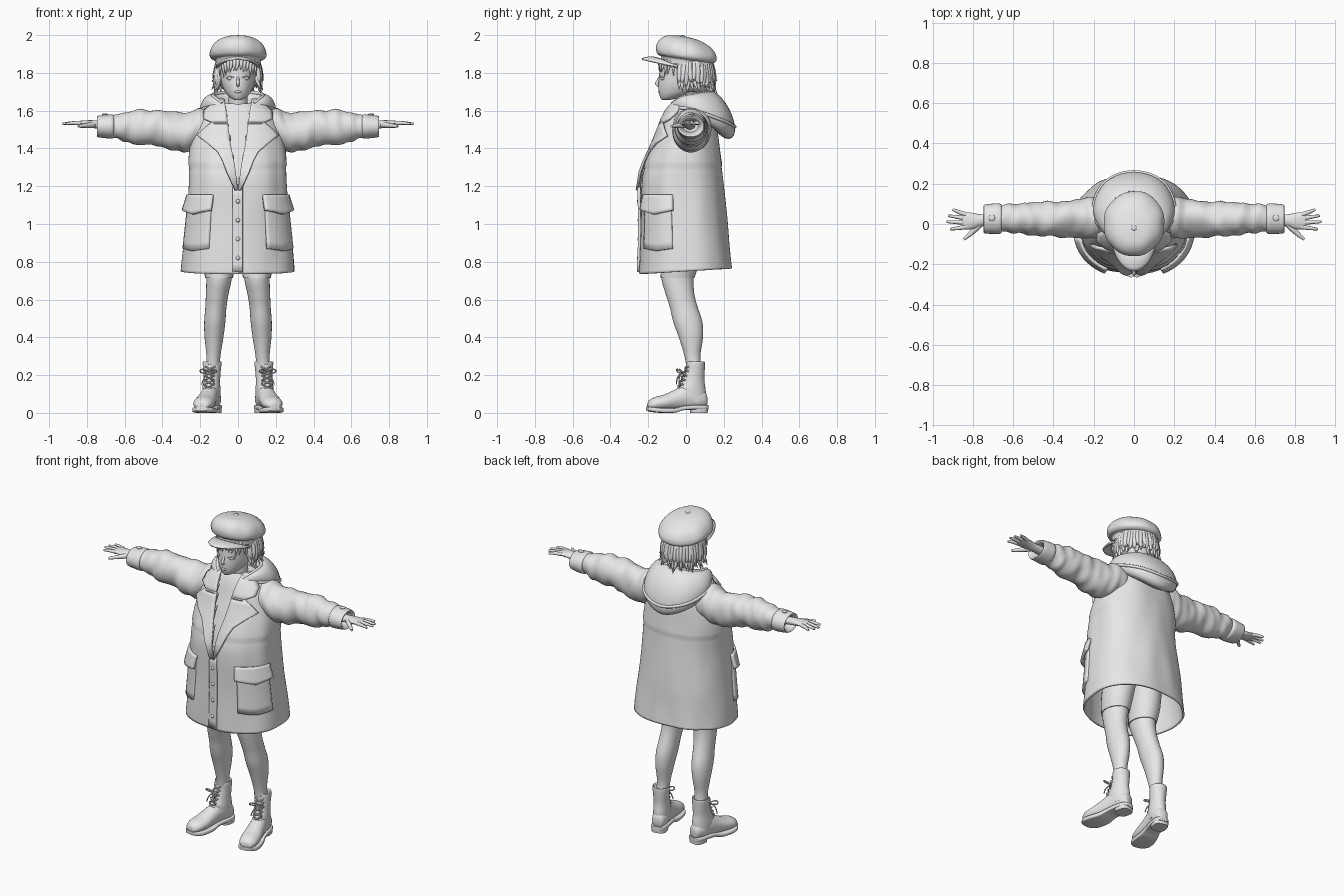
import bpy, bmesh, math, random
from math import sin, cos, pi
from mathutils import Vector, noise

if "Cube" in bpy.data.objects:
    bpy.data.objects.remove(bpy.data.objects["Cube"])
random.seed(4)

grey = bpy.data.materials.new("plain_grey")
grey.use_nodes = True
grey.diffuse_color = (0.8, 0.8, 0.8, 1)
grey.node_tree.nodes["Principled BSDF"].inputs["Base Color"].default_value = (0.8, 0.8, 0.8, 1)


def finish(name, data, mirror=False, thick=0):
    ob = bpy.data.objects.new(name, data)
    bpy.context.scene.collection.objects.link(ob)
    data.materials.append(grey)
    if thick:
        mod = ob.modifiers.new("thickness", "SOLIDIFY")
        mod.thickness, mod.offset = thick, -1
    if mirror:
        ob.modifiers.new("mirror", "MIRROR").use_mirror_merge = False
    return ob


def grid_mesh(name, rows, wrap=False, caps=False, warp=None, cut=None, mirror=False, thick=0):
    """Skin a list of equal-length point rows."""
    bm = bmesh.new()
    vs = [[bm.verts.new(warp(Vector(p)) if warp else p) for p in r] for r in rows]
    n = len(vs[0])
    for a, b in zip(vs, vs[1:]):
        for i in range(n if wrap else n - 1):
            j = (i + 1) % n
            bm.faces.new((a[i], a[j], b[j], b[i]))
    if caps:
        bm.faces.new(vs[0])
        bm.faces.new(vs[-1])
    if cut:
        gone = [f for f in bm.faces if cut(f.calc_center_median())]
        bmesh.ops.delete(bm, geom=gone, context="FACES")
    bmesh.ops.recalc_face_normals(bm, faces=bm.faces)
    me = bpy.data.meshes.new(name)
    bm.to_mesh(me)
    bm.free()
    me.shade_smooth()
    me.set_sharp_from_angle(angle=math.radians(45))
    return finish(name, me, mirror, thick)


def spline(rows, k=4):
    """Smoothly resample tuples of numbers."""
    out = []
    for i in range(len(rows) - 1):
        q = [rows[max(0, min(len(rows) - 1, i + d))] for d in (-1, 0, 1, 2)]
        for j in range(k):
            t = j / k
            out.append(tuple(b + t / 2 * (c - a + t * (2*a - 5*b + 4*c - d + t * (3*b - a - 3*c + d)))
                             for a, b, c, d in zip(*q)))
    return out + [tuple(rows[-1])]


def power(v, p):
    return math.copysign(abs(v) ** (2 / p), v)


def tube(name, axis, rows, n=24, k=4, p=2, caps=True, **kw):
    """Rows are (position on axis, centre 1, centre 2, radius 1, radius 2)."""
    rings = []
    for t, c1, c2, r1, r2 in spline(rows, k):
        ring = []
        for i in range(n):
            a = 2 * pi * i / n
            u, v = c1 + r1 * power(cos(a), p), c2 + r2 * power(sin(a), p)
            ring.append({"x": (t, u, v), "y": (u, t, v), "z": (u, v, t)}[axis])
        rings.append(ring)
    return grid_mesh(name, rings, True, caps, **kw)


def wires(name, paths, mirror=False):
    """Round tapering strands; path points are (x, y, z, radius)."""
    cu = bpy.data.curves.new(name, "CURVE")
    cu.dimensions, cu.bevel_depth, cu.bevel_resolution, cu.use_fill_caps = "3D", 1, 2, True
    for path in paths:
        s = cu.splines.new("NURBS")
        s.points.add(len(path) - 1)
        for pt, (x, y, z, r) in zip(s.points, path):
            pt.co, pt.radius = (x, y, z, 1), r
        s.order_u, s.resolution_u, s.use_endpoint_u = 3, 5, True
    return finish(name, cu, mirror)


def ball(name, c, r, mirror=False):
    rows = [(c[2] + r[2] * -cos(t), c[0], c[1], r[0] * sin(t), r[1] * sin(t))
            for t in [0.05 + (pi - 0.1) * i / 10 for i in range(11)]]
    return tube(name, "z", rows, 16, 1, mirror=mirror)


# Coat body: height, half width, front y, back y
COAT_P = 2.25
coat = spline([(0.75, .3, -.245, .245), (0.87, .288, -.24, .232), (1.0, .277, -.238, .22),
               (1.2, .262, -.24, .2), (1.3, .257, -.222, .19), (1.4, .248, -.185, .175),
               (1.5, .225, -.145, .16), (1.58, .19, -.115, .145), (1.63, .14, -.085, .125),
               (1.665, .1, -.06, .11)], 6)


def coat_at(z):
    for a, b in zip(coat, coat[1:]):
        if z <= b[0]:
            t = max(0, (z - a[0]) / (b[0] - a[0]))
            return [u + t * (v - u) for u, v in zip(a, b)]
    return coat[-1]


def coat_point(a, z, off):
    _, rx, f, b = coat_at(z)
    return Vector((rx * power(sin(a), COAT_P) + off * sin(a),
                   (f + b) / 2 - (b - f) / 2 * power(cos(a), COAT_P) - off * cos(a), z))


def front_point(x, z, off):
    s = min(.97, abs(x) / coat_at(z)[1]) ** (COAT_P / 2)
    return coat_point(math.copysign(math.asin(s), x), z, off)


def coat_folds(v):
    d = Vector((v.x, v.y, 0)).normalized()
    amount = .009 * noise.noise(Vector((v.x * 9, v.y * 9, v.z * 3)))
    amount += .005 if v.z > 1.3 else 0
    v.z += .06 * v.y * max(0, (1 - v.z) / .25)
    return v + d * amount


tube("coat", "z", [(z, 0, (f + b) / 2, r, (b - f) / 2) for z, r, f, b in coat], 96, 1, COAT_P, False,
     warp=coat_folds, thick=.012,
     cut=lambda c: c.z > 1.2 and c.y < 0 and abs(c.x) < .005 + .07 * (c.z - 1.2) / .45)
tube("shirt", "z", [(z, 0, (f + b) / 2 + .01, r - .035, (b - f) / 2 - .035)
                    for z, r, f, b in coat if 1.1 < z < 1.64], 48, 1)


def front_panel(name, rows, off, mirror=True):
    """Panel lying on the coat front; rows are (height, inner x, outer x)."""
    pts = [[front_point(a + (b - a) * i / 8, z, off + .012 * i / 8) for i in range(9)]
           for z, a, b in rows]
    grid_mesh(name, pts, mirror=mirror, thick=.014)


front_panel("lapels", [(1.18, 0, .012), (1.28, .012, .055), (1.335, .02, .075), (1.385, .03, .1),
                       (1.43, .038, .15), (1.47, .043, .198), (1.505, .048, .165), (1.54, .05, .125)], .014)
front_panel("collar", [(1.53, .05, .11), (1.56, .054, .165), (1.6, .058, .16), (1.63, .062, .13),
                       (1.665, .066, .098)], .014)
front_panel("placket", [(.745 + .045 * i, -.03, .022) for i in range(11)], .004, False)
for i in range(4):
    z = 1.12 - .1 * i
    ball("button", front_point(.0, z, .012), (.011, .007, .011))


def side_panel(name, top, bottom, a0, a1, off0, off1, dip):
    rows = []
    for j in range(7):
        t = j / 6
        row = []
        for i in range(13):
            s = i / 12
            z = top + (bottom - dip * (1 - abs(2 * s - 1)) - top) * t
            row.append(coat_point(a0 + (a1 - a0) * s, z, off0 + (off1 - off0) * t))
        rows.append(row)
    grid_mesh(name, rows, mirror=True, thick=.018)


side_panel("pocket_flaps", 1.155, 1.075, .46, 1.38, .012, .032, .022)
side_panel("pockets", 1.1, .87, .5, 1.33, .008, .014, .012)


# Sleeves, cuffs and hands along x
def sleeve_folds(v):
    d = Vector((0, v.y - .03, v.z - 1.505)).normalized()
    k = noise.noise(Vector((v.x * 20, v.y * 9, v.z * 9 + v.x * 8)))
    return v + d * .014 * k


tube("sleeves", "x", [(.12, .03, 1.49, .1, .115), (.2, .03, 1.502, .1, .112), (.26, .03, 1.486, .095, .1),
                      (.34, .028, 1.488, .09, .101), (.43, .027, 1.508, .084, .094),
                      (.53, .027, 1.511, .079, .088), (.61, .026, 1.515, .074, .074),
                      (.665, .026, 1.516, .066, .06)], 32, 6, warp=sleeve_folds, mirror=True)
tube("cuffs", "x", [(.655, .026, 1.516, .06, .055), (.665, .026, 1.516, .075, .064),
                    (.7, .026, 1.516, .075, .062), (.738, .025, 1.516, .072, .057),
                    (.746, .025, 1.516, .066, .052), (.735, .025, 1.516, .055, .042),
                    (.7, .025, 1.516, .04, .03)], 28, 3, mirror=True)
ball("cuff_buttons", (.705, .03, 1.58), (.016, .016, .006), True)
tube("palms", "x", [(.69, .02, 1.522, .029, .023), (.76, .018, 1.528, .03, .021), (.8, .015, 1.532, .04, .017),
                    (.84, .016, 1.534, .042, .012), (.855, .016, 1.534, .036, .008)], 16, mirror=True)
fingers = [[(.83, y0, 1.534, .0115), (.87, (y0 + y1) / 2, 1.537, .011), (tip, y1, 1.53, .006)]
           for y0, y1, tip in ((.046, .072, .9), (.027, .041, .922), (.006, .011, .93), (-.014, -.026, .912))]
fingers.append([(.765, -.002, 1.525, .016), (.8, -.04, 1.522, .014), (.845, -.077, 1.517, .007)])
wires("fingers", fingers, True)

# Folded hood: horseshoe sweep; rows are angle from back, x, y, z, width, height, lean
hood = []
for a, x, y, z, w, h, lean in spline([(-2.5, -.085, -.075, 1.61, .012, .03, 0), (-1.9, -.135, -.02, 1.635, .03, .04, 0),
                                     (-1.3, -.155, .06, 1.625, .045, .065, .02), (-.6, -.1, .145, 1.595, .065, .105, .04),
                                     (0, 0, .175, 1.578, .068, .128, .05), (.6, .1, .145, 1.595, .065, .105, .04),
                                     (1.3, .155, .06, 1.625, .045, .065, .02), (1.9, .135, -.02, 1.635, .03, .04, 0),
                                     (2.5, .085, -.075, 1.61, .012, .03, 0)], 5):
    hood.append([])
    for i in range(24):
        t = 2 * pi * i / 24
        r = w * cos(t) - lean * sin(t)
        hood[-1].append((x + r * sin(a), y + r * cos(a), z + h * sin(t)))
grid_mesh("hood", hood, True, True)
wires("hood_rim", [[(*ring[i], .009) for ring in hood] for i in (7, 22)])

# Head and face
tube("neck", "z", [(1.56, 0, .03, .07, .065), (1.62, 0, .015, .052, .052), (1.74, 0, 0, .05, .055)])
tube("head", "z", [(1.657, 0, -.105, .018, .022), (1.668, 0, -.085, .04, .05), (1.695, 0, -.05, .066, .094),
                   (1.74, 0, -.025, .086, .121), (1.8, 0, -.008, .096, .133), (1.86, 0, 0, .1, .135),
                   (1.92, 0, 0, .085, .115), (1.95, 0, 0, .04, .06)], 32)
wires("nose", [[(0, -.135, 1.785, .006), (0, -.15, 1.755, .008), (0, -.158, 1.74, .009), (0, -.14, 1.731, .007)]])
ball("lips", (0, -.137, 1.7), (.021, .012, .008))
ball("eyes", (.038, -.117, 1.772), (.02, .018, .014), True)
wires("eyelids", [[(.015, -.138, 1.772, .002), (.038, -.138, 1.787, .004), (.062, -.118, 1.773, .002)]], True)
ball("ears", (.097, 0, 1.765), (.012, .022, .032), True)

# Hair: a base shell plus choppy locks
tube("hair_base", "z", [(1.7, 0, .05, .065, .06), (1.73, 0, .04, .092, .085), (1.79, 0, .03, .104, .105),
                        (1.87, 0, .03, .106, .11)], 24)
locks = []
for row, count in ((0, 38), (1, 30)):
    for i in range(count):
        a = (i / (count - 1) * 2 - 1) * 2.0 + random.uniform(-.05, .05)
        flare, tip = random.uniform(1.12, 1.36), 1.695 + .04 * row + random.uniform(-.015, .035)
        path = []
        for k, z, r in ((1, 1.865, .012), (1.1 + .06 * row, 1.8, .015),
                        (1.08 + .08 * row, 1.75, .012), (flare, tip, .001)):
            b = a + .12 * (1.865 - z) / .15 * random.uniform(-1, 1)
            path.append((.105 * k * sin(b), .022 + .108 * k * cos(b), z, r))
        locks.append(path)
for i in range(13):
    a = (i / 12 * 2 - 1) * 1.05
    b, tip = a + random.uniform(-.12, .12), 1.812 - .035 * abs(a) + random.uniform(-.012, .012)
    locks.append([(.1 * sin(a), -.132 * cos(a), 1.87, .012), (.106 * sin(a), -.14 * cos(a), 1.84, .011),
                  (.108 * sin(b), -.142 * cos(b), tip, .001)])
wires("hair_locks", locks)


# Cap: puffed crown over a band, bill and top button
def cap_shape(v):
    puff = max(0, min(1, (v.z - 1.875) / .03))
    a = math.atan2(v.x, v.y)
    s = 1 + puff * (.018 * abs(sin(4 * a)) - .01 + .03 * noise.noise(v * 12))
    return Vector((v.x * s, v.y * s, v.z - .15 * v.y))


tube("cap_crown", "z", [(1.84, 0, 0, .117, .127), (1.868, 0, 0, .12, .131), (1.874, 0, 0, .138, .147),
                        (1.89, 0, .002, .151, .16), (1.92, 0, 0, .148, .158), (1.955, 0, -.006, .125, .136),
                        (1.982, 0, -.015, .08, .088), (1.992, 0, -.02, .02, .02)], 64, warp=cap_shape)
ball("cap_button", (0, -.02, 1.994), (.014, .014, .006))
bill = []
for i in range(25):
    s = i / 12 - 1
    a, reach = s * 1.2, cos(s * pi / 2) ** .6
    bill.append([((.114 + .012 * t) * sin(a), -.122 * cos(a) - .113 * reach * t,
                  1.872 - .045 * s * s + .012 * sin(t * pi) + .006 * t) for t in [j / 6 for j in range(7)]])
grid_mesh("cap_bill", bill, thick=.01)

# Shorts and legs
tube("shorts", "z", [(.715, .1, -.045, .074, .09), (.8, .1, -.03, .085, .1), (.95, .09, -.01, .09, .11)], mirror=True)
tube("legs", "z", [(.22, .135, .045, .036, .04), (.3, .13, .034, .037, .042), (.4, .127, .026, .05, .064),
                   (.48, .123, .01, .056, .077), (.56, .117, -.012, .056, .074), (.63, .11, -.032, .06, .076),
                   (.72, .1, -.045, .068, .086), (.85, .1, -.03, .075, .09)], 28, mirror=True)


# Boots, turned a little outward about the heel
def turn(v):
    c, s, y = cos(.22), sin(.22), v.y - .06
    return Vector((.135 + v.x * c - y * s, .06 + v.x * s + y * c, v.z))


tube("boot_shafts", "z", [(.06, 0, .05, .046, .055), (.12, 0, .033, .047, .072), (.17, 0, .04, .044, .058),
                          (.22, 0, .048, .046, .051), (.262, 0, .051, .05, .049), (.272, 0, .051, .047, .046),
                          (.262, 0, .051, .04, .04)], 28, warp=turn, mirror=True)
tube("boot_feet", "y", [(.11, 0, .065, .022, .03), (.098, 0, .07, .036, .045), (.06, 0, .075, .046, .058),
                        (0, 0, .084, .046, .068), (-.06, 0, .07, .05, .054), (-.12, 0, .056, .056, .041),
                        (-.17, 0, .049, .052, .035), (-.2, 0, .042, .036, .025), (-.208, 0, .038, .018, .014)],
     24, warp=turn, mirror=True)
tube("boot_soles", "y", [(.116, 0, .03, .026, .012), (.095, 0, .03, .043, .012), (.04, 0, .03, .049, .012),
                         (-.02, 0, .026, .048, .012), (-.07, 0, .014, .055, .013), (-.13, 0, .013, .061, .013),
                         (-.18, 0, .017, .055, .013), (-.212, 0, .022, .028, .011)], 24, p=6, warp=turn, mirror=True)
tube("boot_heels", "z", [(0, 0, .068, .043, .045), (.03, 0, .068, .046, .047)], 24, p=3, warp=turn, mirror=True)

laces = []
for i in range(6):
    z = .125 + .024 * i
    y = -.048 + .4 * (z - .125)
    for s in (-1, 1):
        laces.append([(-.026 * s, y + .016, z, .004), (0, y - .008, z + .012, .004), (.026 * s, y + .016, z + .024, .004)])
for s in (-1, 1):
    laces.append([(0, -.02, .215, .004), (.03 * s, -.05, .24, .004), (.055 * s, -.035, .21, .004), (0, -.02, .21, .004)])
    laces.append([(0, -.02, .21, .004), (.02 * s, -.05, .2, .004), (.035 * s, -.045, .15, .003)])
wires("boot_laces", [[(*turn(Vector(q[:3])), q[3]) for q in path] for path in laces], True)
